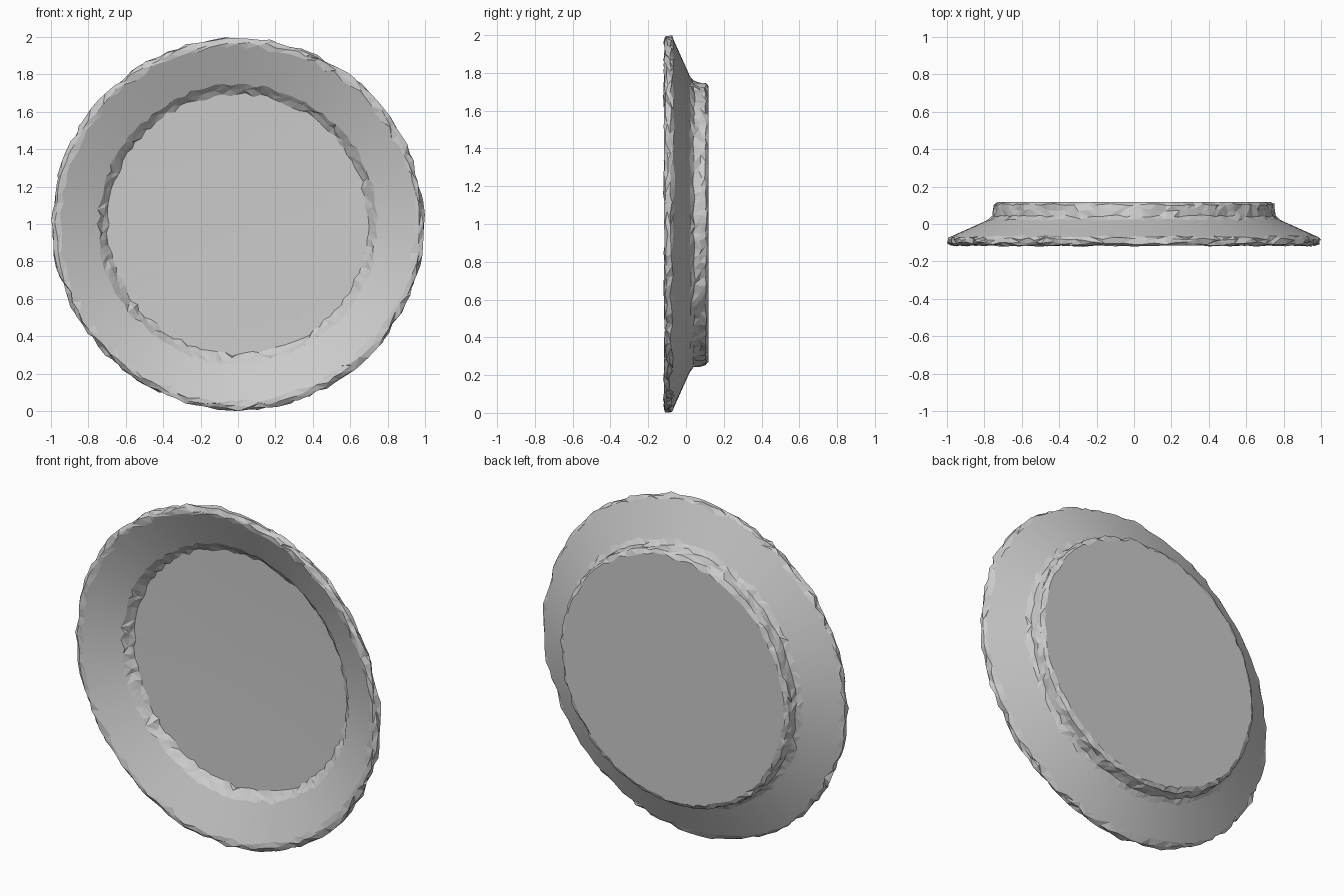
import bpy, bmesh, math, random

cube = bpy.data.objects.get("Cube")
if cube:
    bpy.data.objects.remove(cube, do_unlink=True)

random.seed(4)
SEGMENTS = 112
SLOPE = -0.45

# Profile from dish floor over the rim to the foot:
# radius, depth, chipping along radius, chipping along depth, slides on cone
PROFILE = [
    (0.040, 0.032, 0, 0, False),
    (0.400, 0.030, 0, 0, False),
    (0.696, 0.024, 0.012, 0, False),
    (0.720, 0.002, 0.006, 0.006, False),
    (0.744, -0.024, 0.012, 0, True),
    (0.950, -0.114, 0.018, 0, True),
    (0.972, -0.115, 0.012, 0.003, False),
    (0.990, -0.102, 0.012, 0.009, False),
    (0.992, -0.080, 0.011, 0.009, False),
    (0.974, -0.065, 0.016, 0, True),
    (0.780, 0.022, 0.012, 0, True),
    (0.755, 0.042, 0.007, 0.006, False),
    (0.750, 0.076, 0.007, 0.008, False),
    (0.746, 0.104, 0.008, 0.006, False),
    (0.724, 0.118, 0.010, 0, False),
]
SMOOTH_BANDS = {0, 1, 4, 9}  # dish floor, inner and outer cone of the flange


def chipped_ring(bm, radius, depth, dr, dy, slides):
    """One ring of the plate, with irregular chips."""
    ring = []
    for i in range(SEGMENTS):
        angle = math.tau * (i + random.uniform(-0.25, 0.25)) / SEGMENTS
        shift = random.uniform(-dr, dr)
        r = min(radius + shift, 1)
        y = depth + (SLOPE * shift if slides else random.uniform(-dy, dy))
        ring.append(bm.verts.new((r * math.cos(angle), y, 1 + r * math.sin(angle))))
    return ring


bm = bmesh.new()
rings = [chipped_ring(bm, *point) for point in PROFILE]

# Floor, flange, step and foot walls
for band, (a, b) in enumerate(zip(rings, rings[1:])):
    for i in range(SEGMENTS):
        j = (i + 1) % SEGMENTS
        if random.random() < 0.5:
            triangles = [(a[i], a[j], b[j]), (a[i], b[j], b[i])]
        else:
            triangles = [(a[i], a[j], b[i]), (a[j], b[j], b[i])]
        for triangle in triangles:
            bm.faces.new(triangle).smooth = band in SMOOTH_BANDS

# Middle of the floor and flat underside
bm.faces.new(rings[0]).smooth = True
bm.faces.new(rings[-1])
bmesh.ops.recalc_face_normals(bm, faces=bm.faces)

mesh = bpy.data.meshes.new("plate")
bm.to_mesh(mesh)
bm.free()
plate = bpy.data.objects.new("plate", mesh)
bpy.context.collection.objects.link(plate)
